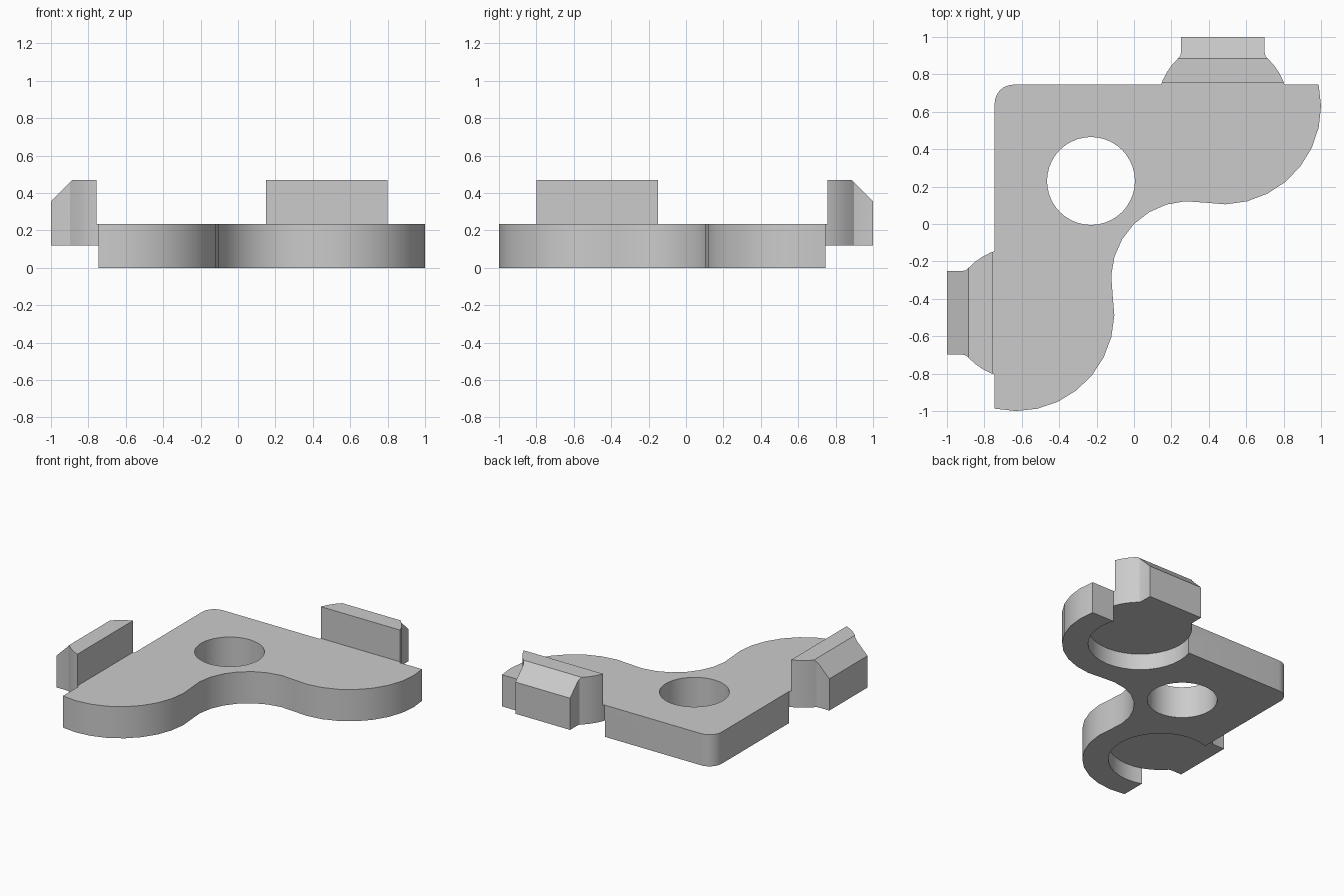
import bpy, bmesh, math
from mathutils import Matrix

cube = bpy.data.objects.get("Cube")
if cube:
    bpy.data.objects.remove(cube, do_unlink=True)

grey = bpy.data.materials.new("light grey")
grey.use_nodes = True
grey.diffuse_color = (0.6, 0.6, 0.6, 1)
grey.node_tree.nodes["Principled BSDF"].inputs["Base Color"].default_value = (0.6, 0.6, 0.6, 1)

EDGE, TOP, FLOOR = 0.745, 0.235, 0.12      # straight edge, plate top, pocket floor
LOBE = (0.475, 0.63)                       # centre of the back lobe
LOBE_R, POCKET_R = 0.525, 0.35
VALLEY = 0.295                             # centre of the concave arc at (v, -v)

# Reflection across the diagonal y = -x
DIAGONAL = Matrix(((0, -1, 0, 0), (-1, 0, 0, 0), (0, 0, 1, 0), (0, 0, 0, 1)))
# Turns a flat (y, z) profile into one that is extruded along x
SIDEWAYS = Matrix(((0, 0, 1, 0), (1, 0, 0, 0), (0, 1, 0, 0), (0, 0, 0, 1)))


def arc(centre, r, start, end, steps):
    angles = [math.radians(start + (end - start) * i / steps) for i in range(steps + 1)]
    return [(centre[0] + r * math.cos(a), centre[1] + r * math.sin(a)) for a in angles]


def prism(name, points, low, high, matrix=Matrix()):
    bm = bmesh.new()
    base = bm.faces.new([bm.verts.new((x, y, low)) for x, y in points])
    out = bmesh.ops.extrude_face_region(bm, geom=[base])
    tops = [g for g in out["geom"] if isinstance(g, bmesh.types.BMVert)]
    bmesh.ops.translate(bm, verts=tops, vec=(0, 0, high - low))
    bm.transform(matrix)
    bmesh.ops.recalc_face_normals(bm, faces=bm.faces)
    mesh = bpy.data.meshes.new(name)
    bm.to_mesh(mesh)
    bm.free()
    mesh.materials.append(grey)
    obj = bpy.data.objects.new(name, mesh)
    bpy.context.collection.objects.link(obj)
    return obj


def select(obj):
    bpy.ops.object.select_all(action="DESELECT")
    obj.select_set(True)
    bpy.context.view_layer.objects.active = obj


def combine(obj, tool, operation):
    select(obj)
    mod = obj.modifiers.new("cut", "BOOLEAN")
    mod.operation, mod.solver, mod.object = operation, "EXACT", tool
    bpy.ops.object.modifier_apply(modifier=mod.name)
    bpy.data.objects.remove(tool, do_unlink=True)


def smooth(obj):
    select(obj)
    bpy.ops.object.shade_smooth_by_angle(angle=math.radians(25))


# Plate: half of the outline, then its reflection
tangent = math.degrees(math.atan2(-VALLEY - LOBE[1], VALLEY - LOBE[0]))
lobe_start = math.degrees(math.asin((EDGE - LOBE[1]) / LOBE_R))
half = arc((0.1 - EDGE, EDGE - 0.1), 0.1, 135, 90, 4)
half += arc(LOBE, LOBE_R, lobe_start, tangent, 9)
half += arc((VALLEY, -VALLEY), VALLEY * math.sqrt(2), tangent + 180, 135, 4)[1:]
outline = half + [(-y, -x) for x, y in reversed(half[1:-1])]
plate = prism("plate", outline, 0, TOP)

# Through hole and the two round pockets underneath
combine(plate, prism("hole_cutter", arc((-0.23, 0.23), 0.235, 0, 351, 39), -0.1, 0.5), "DIFFERENCE")
pocket = arc(LOBE, POCKET_R, 0, 350, 35)
for matrix in (Matrix(), DIAGONAL):
    combine(plate, prism("pocket_cutter", pocket, -0.1, FLOOR, matrix), "DIFFERENCE")
smooth(plate)

# Tabs: a chamfered side profile trimmed by the rounded plan shape
profile = [(EDGE, FLOOR), (1, FLOOR), (1, 0.355), (0.885, 0.47),
           (0.757, 0.47), (0.757, TOP), (EDGE, TOP)]
side = arc(LOBE, POCKET_R, 0, 46.5, 6) + [(LOBE[0] + 0.228, 0.897), (LOBE[0] + 0.224, 0.915),
                                         (LOBE[0] + 0.224, 1.1)]
plan = side + [(2 * LOBE[0] - x, y) for x, y in reversed(side)]
for name, matrix in (("back_tab", Matrix()), ("right_tab", DIAGONAL)):
    tab = prism(name, profile, 0, 1, matrix @ SIDEWAYS)
    combine(tab, prism("tab_trim", plan, 0, 1, matrix), "INTERSECT")
    smooth(tab)
